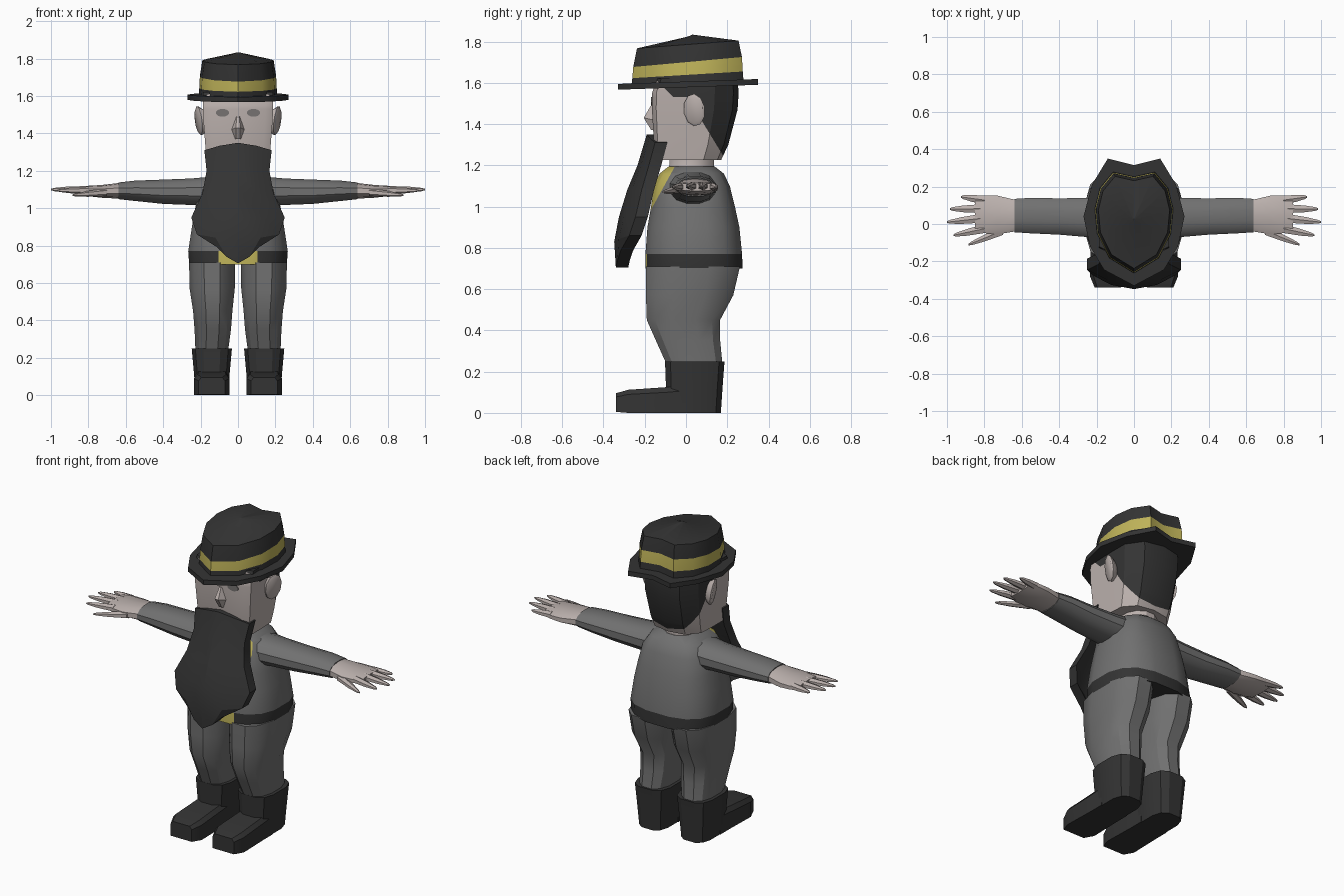
import bpy, bmesh, math
from mathutils import Vector

if "Cube" in bpy.data.objects:
    bpy.data.objects.remove(bpy.data.objects["Cube"])


def material(name, rgb):
    m = bpy.data.materials.new(name)
    m.diffuse_color = (*rgb, 1)
    m.use_nodes = True
    m.node_tree.nodes["Principled BSDF"].inputs["Base Color"].default_value = m.diffuse_color
    return m


SKIN = material("skin", (0.50, 0.44, 0.42))
SUIT = material("grey cloth", (0.165, 0.165, 0.165))
DARK = material("charcoal", (0.034, 0.034, 0.034))
GOLD = material("gold", (0.52, 0.45, 0.10))
EYE = material("eye grey", (0.18, 0.17, 0.165))


def oval(n, p=0.8):
    """Unit superellipse; smaller p is boxier."""
    pts = []
    for i in range(n):
        a = 2 * math.pi * (i + 0.5) / n
        c, s = math.cos(a), math.sin(a)
        pts.append((math.copysign(abs(c) ** p, c), math.copysign(abs(s) ** p, s)))
    return pts


def symmetric(half):
    """Close a half outline that starts and ends at (or near) x = 0."""
    return half + [(-x, y) for x, y in reversed(half) if x > 1e-6]


def finish(name, bm, mats, rule=None, mirror=False, angle=32):
    bmesh.ops.recalc_face_normals(bm, faces=bm.faces[:])
    if rule:
        for f in bm.faces:
            f.material_index = rule(f.calc_center_median())
    me = bpy.data.meshes.new(name)
    bm.to_mesh(me)
    bm.free()
    for m in mats:
        me.materials.append(m)
    me.shade_smooth()
    me.set_sharp_from_angle(angle=math.radians(angle))
    ob = bpy.data.objects.new(name, me)
    bpy.context.collection.objects.link(ob)
    if mirror:
        mod = ob.modifiers.new("mirror", 'MIRROR')
        mod.use_mirror_merge = False
    return ob


def loft(name, rings, mats, rule=None, cuts=(), mirror=False, angle=32):
    """Skin a stack of rings, cap both ends, cut along colour borders."""
    bm = bmesh.new()
    rows = [[bm.verts.new(p) for p in r] for r in rings]
    n = len(rows[0])
    for a, b in zip(rows, rows[1:]):
        for i in range(n):
            j = (i + 1) % n
            bm.faces.new((a[i], a[j], b[j], b[i]))
    bm.faces.new(rows[0])
    bm.faces.new(rows[-1])
    for co, no in cuts:
        bmesh.ops.bisect_plane(bm, geom=bm.verts[:] + bm.edges[:] + bm.faces[:],
                               plane_co=co, plane_no=no)
    return finish(name, bm, mats, rule, mirror, angle)


def level(shape, z, cx, hx, y0, y1):
    """Horizontal ring with half width hx, from y0 (front) to y1 (back)."""
    return [(cx + hx * a, (y0 + y1) / 2 + (y1 - y0) / 2 * b, z) for a, b in shape]


def across(shape, x, cy, cz, ry, rz):
    """Ring facing along x."""
    return [(x, cy + ry * a, cz + rz * b) for a, b in shape]


# trouser legs
leg = [(.24, .14, .09, -.10, .18), (.35, .135, .10, -.15, .17), (.45, .135, .108, -.195, .17),
       (.57, .138, .124, -.2, .235), (.71, .138, .127, -.2, .268)]
loft("trouser_leg", [level(oval(12), *r) for r in leg], [SUIT], mirror=True)

# boots: shaft and foot
boot = [(0, .14, .088, -.10, .172), (.12, .14, .098, -.10, .18), (.25, .14, .11, -.105, .19)]
loft("boot_shaft", [level(oval(12, .65), *r) for r in boot], [DARK], mirror=True)
foot = [(0, .09, 0, .135), (-.09, .09, 0, .125), (-.28, .095, 0, .112), (-.34, .07, 0.005, .095)]
prof = [(-1, 0), (1, 0), (1, .8), (.8, 1), (-.8, 1), (-1, .8)]
loft("boot_foot", [[(.14 + h * a, y, z0 + (z1 - z0) * b) for a, b in prof]
                   for y, h, z0, z1 in foot], [DARK], mirror=True)

# jacket with belt, buckle and collar
torso = [(.70, 0, .265, -.2, .278), (.77, 0, .27, -.2, .275), (.9, 0, .25, -.19, .262),
         (1.0, 0, .232, -.172, .24), (1.1, 0, .21, -.158, .215), (1.16, 0, .17, -.13, .185),
         (1.195, 0, .10, -.085, .14)]
collar_co, collar_no = Vector((0, -.07, 1.165)), Vector((0, -.145, .08))


def torso_rule(c):
    if c.z < .77:
        return 2 if abs(c.x) < .105 and c.y < -.1 and c.z > .701 else 1
    return 2 if (c - collar_co).dot(collar_no) > 0 and c.y < -.06 else 0


loft("jacket", [level(oval(16, .75), *r) for r in torso], [SUIT, DARK, GOLD], torso_rule,
     cuts=[((.105, 0, 0), (1, 0, 0)), ((-.105, 0, 0), (1, 0, 0)), (collar_co, collar_no)])
loft("neck", [level(oval(12, 1), z, 0, h, a, b) for z, h, a, b in
              [(1.15, .115, -.11, .14), (1.2, .10, -.085, .14), (1.25, .10, -.08, .14)]], [SKIN])

# sleeves and hands
sleeve = [(.10, .03, 1.09, .12, .085), (.25, .035, 1.088, .108, .073), (.4, .04, 1.088, .10, .067),
          (.55, .045, 1.093, .098, .056), (.64, .045, 1.093, .092, .046)]
loft("sleeve", [across(oval(12, .9), *r) for r in sleeve], [SUIT], mirror=True)
palm = [(.635, .045, 1.093, .088, .042), (.73, .048, 1.09, .108, .034), (.80, .052, 1.092, .105, .028),
        (.85, .05, 1.095, .095, .02)]
loft("hand", [across(oval(10, .85), *r) for r in palm], [SKIN], mirror=True)

# fingers and thumb taper from base to tip
fingers = [((.80, .128, 1.095), (.925, .145, 1.095)), ((.82, .082, 1.098), (.985, .08, 1.10)),
           ((.82, .03, 1.098), (1.0, .01, 1.10)), ((.80, -.025, 1.095), (.965, -.06, 1.095)),
           ((.70, -.035, 1.085), (.885, -.11, 1.07))]
for k, (base, tip) in enumerate(fingers):
    b, t = Vector(base), Vector(tip)
    rings = []
    for f, r in ((0, .027), (.55, .021), (.9, .012), (1, .005)):
        c = b.lerp(t, f)
        rings.append(across(oval(6, 1), c.x, c.y, c.z, r, r * .75))
    loft("thumb" if k == 4 else f"finger_{k + 1}", rings, [SKIN], mirror=True)

# head with hair at the back and sideburns under the hat
skull = symmetric([(.78, -1), (1, -.9), (1.0, -.1), (.97, .45), (.62, .88), (0, 1)])
head = [(1.225, 0, .165, -.14, .17), (1.30, 0, .172, -.155, .205), (1.47, 0, .185, -.165, .25),
        (1.55, 0, .188, -.165, .255), (1.62, 0, .188, -.14, .25)]
nape_co, nape_no = Vector((0, .19, 1.23)), Vector((0, .18, .11))
burn_co, burn_no = Vector((0, -.03, 1.50)), Vector((0, .08, .08))


def head_rule(c):
    nape = (c - nape_co).dot(nape_no) > 0
    burn = c.z > 1.53 and (c - burn_co).dot(burn_no) > 0
    return 1 if nape or burn else 0


loft("head", [level(skull, *r) for r in head], [SKIN, DARK], head_rule,
     cuts=[(nape_co, nape_no), (burn_co, burn_no), ((0, 0, 1.53), (0, 0, 1))])

# nose
loft("nose", [[(-.012, -.16, 1.49), (.012, -.16, 1.49), (.006, -.17, 1.49), (-.006, -.17, 1.49)],
              [(-.035, -.16, 1.42), (.035, -.16, 1.42), (.012, -.205, 1.43), (-.012, -.205, 1.43)],
              [(-.02, -.15, 1.37), (.02, -.15, 1.37), (.01, -.168, 1.37), (-.01, -.168, 1.37)]], [SKIN])

# eyes: thin oval plates
loft("eye", [[(.083 + .036 * a, y, 1.51 + .021 * b) for a, b in oval(12, 1)]
             for y in (-.163, -.169)], [EYE], mirror=True)

# ears: ovals tilted outward at the back
ear = []
for off, s in ((-.025, .7), (0, .95), (.012, 1), (.02, .8)):
    ear.append([(.197 + off + .016 * a * s + .012 * b * s, .04 + .052 * a * s,
                 1.468 + .078 * b * s - .008 * a) for a, b in oval(10, 1)])
loft("ear", ear, [SKIN], mirror=True, angle=40)

# beard: curved sheet that is widest near the bottom
rows = [(1.35, 1.31, .18, -.19, -.15), (1.2, 1.2, .168, -.235, -.18), (1.08, 1.08, .19, -.285, -.215),
        (.95, .95, .25, -.325, -.245), (.83, .86, .22, -.348, -.275), (.705, .79, .11, -.34, -.315)]
bm = bmesh.new()
grid = []
for zc, ze, w, yc, ye in rows:
    grid.append([bm.verts.new((w * u, yc + (ye - yc) * u * u, zc + (ze - zc) * abs(u) ** 1.5))
                 for u in (-1, -.55, 0, .55, 1)])
for a, b in zip(grid, grid[1:]):
    for i in range(4):
        bm.faces.new((a[i], b[i], b[i + 1], a[i + 1]))
back = bmesh.ops.extrude_face_region(bm, geom=bm.faces[:])["geom"]
bmesh.ops.translate(bm, vec=(0, .06, 0), verts=[v for v in back if isinstance(v, bmesh.types.BMVert)])
finish("beard", bm, [DARK], angle=20)

# hat brim
brim = symmetric([(0, -.33), (.16, -.245), (.235, -.12), (.27, .04), (.225, .21), (.14, .35), (0, .315)])
loft("hat_brim", [[(x, y, z + .035 * y) for x, y in brim] for z in (1.578, 1.606)], [DARK])

# hat crown with slanted band
crown = symmetric([(0, -.26), (.13, -.18), (.195, -.05), (.207, .08), (.18, .19), (.11, .275), (0, .25)])
rings = []
for z, slope, s in ((1.585, .035, 1.02), (1.638, .06, 1), (1.70, .09, .985),
                    (1.785, .07, .92), (1.828, .02, .04)):
    rings.append([(x * s, .02 + (y - .02) * s, z + slope * y) for x, y in crown])
loft("hat_crown", rings, [DARK, GOLD],
     lambda c: 1 if 1.645 + .07 * c.y < c.z < 1.70 + .085 * c.y else 0)
